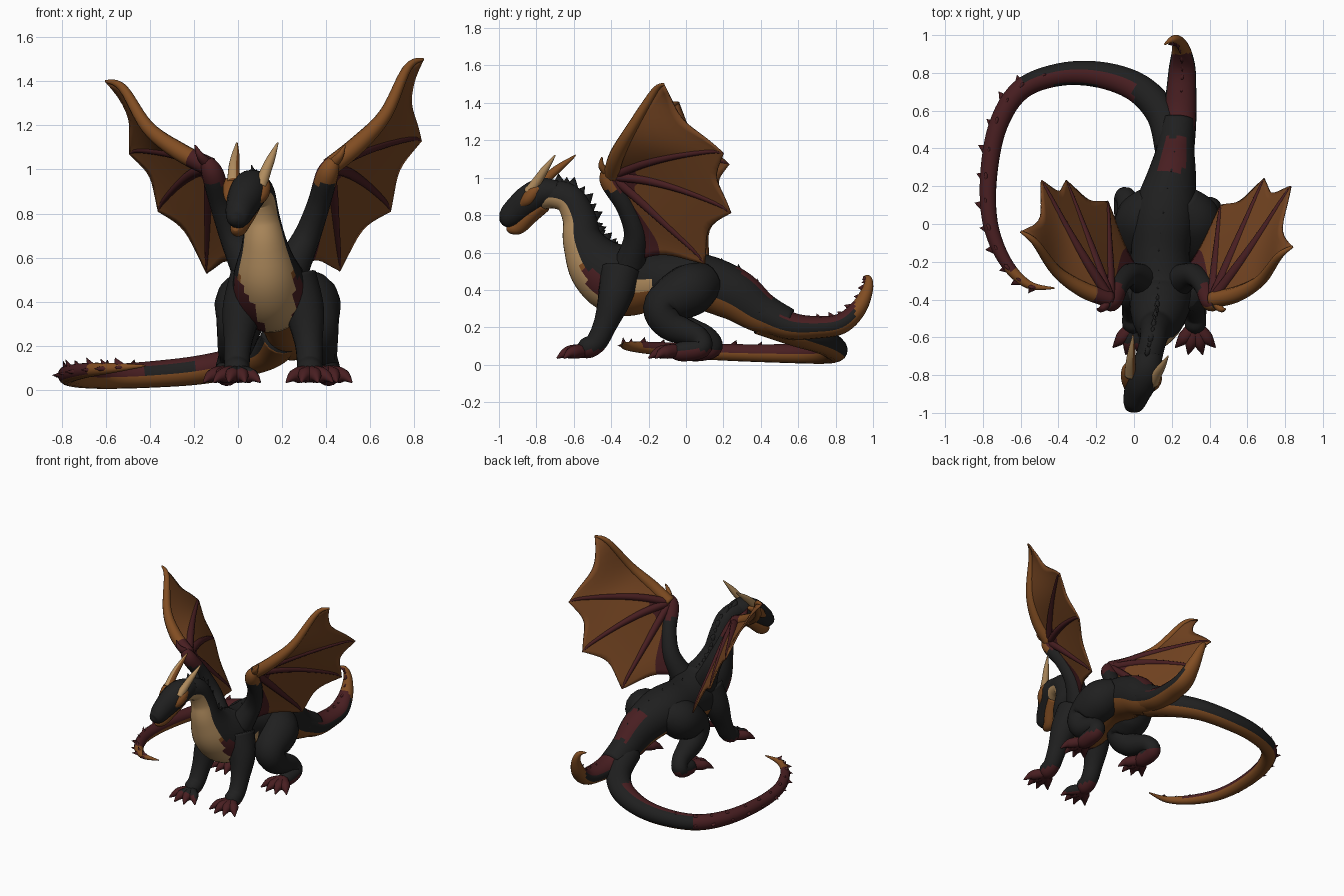
import bpy, bmesh
from math import sin, cos, pi
from mathutils import Vector

if "Cube" in bpy.data.objects:
    bpy.data.objects.remove(bpy.data.objects["Cube"], do_unlink=True)

# Materials
PALETTE = {
    "charcoal": (.014, .014, .014), "maroon": (.065, .013, .015),
    "rust": (.22, .074, .016), "membrane": (.18, .06, .016), "cream": (.45, .27, .115)}
NAMES = list(PALETTE)
MATERIALS = []
for label, rgb in PALETTE.items():
    mat = bpy.data.materials.new(label)
    mat.use_nodes = True
    shader = mat.node_tree.nodes["Principled BSDF"]
    shader.inputs["Base Color"].default_value = (*rgb, 1)
    shader.inputs["Roughness"].default_value = .8
    mat.diffuse_color = (*rgb, 1)
    MATERIALS.append(mat)


def finish(bm, name):
    """Turn a bmesh into a smooth object carrying the shared palette."""
    bmesh.ops.recalc_face_normals(bm, faces=bm.faces)
    for face in bm.faces:
        face.smooth = True
    mesh = bpy.data.meshes.new(name)
    bm.to_mesh(mesh)
    bm.free()
    for mat in MATERIALS:
        mesh.materials.append(mat)
    obj = bpy.data.objects.new(name, mesh)
    bpy.context.collection.objects.link(obj)
    return obj


def spline(points, steps=6):
    """Smooth path through (x, y, z, width, height) stations."""
    pts = [tuple(p) if len(p) == 5 else (*p, p[-1]) for p in points]
    pts = [pts[0]] + pts + [pts[-1]]
    path = []
    for a, b, c, d in zip(pts, pts[1:], pts[2:], pts[3:]):
        for i in range(steps):
            t = i / steps
            path.append([q + .5 * t * (r - p + t * (2 * p - 5 * q + 4 * r - s
                         + t * (3 * (q - r) + s - p))) for p, q, r, s in zip(a, b, c, d)])
    path.append(list(pts[-1]))
    return path


def frames(path):
    """Position, side, up, width and height at each path sample."""
    result, side = [], None
    for i, p in enumerate(path):
        ahead, behind = path[min(i + 1, len(path) - 1)], path[max(i - 1, 0)]
        t = (Vector(ahead[:3]) - Vector(behind[:3])).normalized()
        if side is None:
            side = t.cross(Vector((0, 0, 1)))
        side = (side - t * side.dot(t)).normalized()
        result.append((Vector(p[:3]), side, side.cross(t), max(p[3], .003), max(p[4], .003)))
    return result


def tube(name, points, colour, sides=16):
    """Sweep an ellipse; colour is a name or a rule of (centre, up, side)."""
    bm = bmesh.new()
    rings = []
    for pos, side, up, w, h in frames(spline(points)):
        rings.append([bm.verts.new(pos + side * w * cos(2 * pi * k / sides)
                      + up * h * sin(2 * pi * k / sides)) for k in range(sides)])
    for a, b in zip(rings, rings[1:]):
        for k in range(sides):
            j = (k + 1) % sides
            face = bm.faces.new((a[k], a[j], b[j], b[k]))
            angle = 2 * pi * (k + .5) / sides
            pick = colour if isinstance(colour, str) else colour(
                face.calc_center_median(), sin(angle), cos(angle))
            face.material_index = NAMES.index(pick)
    for ring, source in ((rings[0], 0), (rings[-1], -1)):
        bm.faces.ensure_lookup_table()
        index = bm.faces[source].material_index
        bm.faces.new(ring).material_index = index
    return finish(bm, name)


def spikes(name, points, start, end, count, size, angle, colour, sweep=.5):
    """Row of swept cones along a tube at a given angle around it."""
    bm = bmesh.new()
    line = frames(spline(points, 12))
    for n in range(count):
        u = start + (end - start) * n / (count - 1)
        pos, side, up, w, h = line[int(u * (len(line) - 1))]
        out = (side * cos(angle) + up * sin(angle)).normalized()
        along = out.cross(side.cross(up).cross(out))
        base = pos + side * w * .9 * cos(angle) + up * h * .9 * sin(angle)
        length = size * (1 if n % 2 else .75)
        tip = bm.verts.new(base + (out + along * sweep) * length)
        ring = [bm.verts.new(base + along * length * .7 * cos(a) + along.cross(out) * length * .35 * sin(a))
                for a in (2 * pi * k / 6 for k in range(6))]
        for k in range(6):
            bm.faces.new((ring[k], ring[(k + 1) % 6], tip)).material_index = NAMES.index(colour)
    return finish(bm, name)


# Torso and neck, from tail root to skull
def body_colour(c, up, side):
    if c.y < -.35 and up < -.42 and abs(c.x - .13 - max(0, .5 - c.z) * .25) < .12 - max(0, .48 - c.z) * .28:
        return "cream"
    if c.y < -.32 and up < -.1 and c.z < .5:
        return "maroon"
    if -.29 < c.y < -.19 and -.35 < up < -.05 and side < 0:
        return "cream"
    if .28 < c.y < .46 and up > .8:
        return "maroon"
    return "rust" if up < -.4 else "charcoal"


SPINE = [(.23, .55, .22, .09, .08), (.22, .4, .28, .1, .11), (.2, .25, .38, .13, .14),
         (.16, .05, .45, .165, .15), (.14, -.15, .45, .155, .155), (.145, -.34, .45, .17, .19),
         (.13, -.47, .53, .15, .165), (.12, -.55, .66, .105, .11), (.11, -.57, .78, .08, .09),
         (.1, -.62, .88, .07, .08), (.08, -.7, .91, .07, .075), (.06, -.78, .9, .07, .07)]
tube("torso_and_neck", SPINE, body_colour, 32)
spikes("neck_spikes", SPINE, .58, .9, 12, .048, pi / 2, "charcoal", -.4)
spikes("back_spikes", SPINE, .15, .56, 11, .03, pi / 2, "charcoal", -.8)


# Short raised tail and long coiled tail
def short_colour(c, up, side):
    if up < -.45 or c.y > .9:
        return "rust"
    return "maroon" if c.y > .5 and up > .45 else "charcoal"


def long_colour(c, up, side):
    if up < -.35 or (c.y < -.24 and c.x > -.68):
        return "rust"
    if -.42 < c.x < -.2 and up < .45:
        return "charcoal"
    return "maroon" if c.x < -.6 or (c.x < 0 and side < -.1) else "charcoal"


SHORT_TAIL = [(.22, .4, .28, .1, .1), (.24, .55, .21, .09, .075), (.25, .7, .2, .08, .06),
              (.255, .83, .22, .07, .055), (.25, .92, .3, .05, .045), (.23, .97, .4, .03),
              (.2, .975, .46, .018), (.16, .95, .47, .004)]
LONG_TAIL = [(.2, .4, .25, .09), (.15, .58, .18, .085, .08), (.02, .72, .13, .08, .07),
             (-.18, .79, .09, .07, .065), (-.4, .79, .07, .06), (-.6, .71, .06, .055),
             (-.72, .52, .06, .05), (-.77, .25, .065, .045), (-.76, 0, .075, .04),
             (-.68, -.2, .09, .033), (-.56, -.32, .1, .022), (-.42, -.34, .11, .004)]
tube("short_tail", SHORT_TAIL, short_colour)
tube("long_tail", LONG_TAIL, long_colour)
spikes("short_tail_spikes", SHORT_TAIL, .3, .9, 8, .028, pi / 2, "maroon")
spikes("long_tail_side_spikes", LONG_TAIL, .45, .93, 11, .034, .3, "maroon")
spikes("long_tail_top_spikes", LONG_TAIL, .4, .93, 12, .032, pi / 2, "maroon")


# Head, jaw, brows and horns
def far_horn_colour(c, up, side):
    return "rust" if side > .3 else "cream"


tube("skull", [(.09, -.68, .92, .06), (.065, -.76, .92, .085, .08), (.04, -.83, .885, .085),
               (.015, -.9, .83, .07, .075), (0, -.95, .79, .058, .06), (-.01, -.98, .775, .04),
               (-.012, -.995, .77, .01)], "charcoal")
tube("lower_jaw", [(.055, -.76, .85, .058, .035), (.03, -.83, .795, .052, .04),
                   (.005, -.89, .74, .04, .04), (-.005, -.93, .728, .03), (-.01, -.955, .735, .015)], "rust")
tube("left_brow", [(.125, -.77, .95, .01), (.115, -.81, .925, .034), (.1, -.85, .88, .034),
                   (.075, -.9, .84, .004)], "rust")
tube("right_brow", [(-.01, -.72, .96, .01), (-.03, -.77, .935, .034), (-.035, -.83, .885, .032),
                    (-.045, -.88, .845, .004)], "rust")
tube("left_horn", [(.1, -.84, .92, .03), (.125, -.79, .99, .025), (.15, -.75, 1.05, .019),
                   (.18, -.7, 1.12, .004)], "cream")
tube("right_horn", [(-.02, -.8, .94, .03), (-.018, -.73, 1.01, .025), (-.012, -.67, 1.06, .019),
                    (-.005, -.59, 1.12, .004)], far_horn_colour)

# Legs with fanned toes, each pair set about its own middle
FRONT_LEG = [(.09, -.35, .5, .11), (.14, -.38, .36, .092), (.16, -.43, .22, .065),
             (.165, -.48, .12, .058), (.165, -.54, .085, .055), (.165, -.59, .07, .02)]
HIND_LEG = [(.07, .12, .45, .1), (.14, .02, .4, .14), (.17, -.12, .31, .11), (.19, -.08, .21, .085),
            (.21, .06, .15, .06), (.23, .08, .09, .055), (.23, -.03, .07, .052), (.23, -.1, .07, .02)]


def leg_colour(c, up, side):
    return "maroon" if c.z < .08 else "charcoal"


for word, k in (("left", 1), ("right", -1)):
    for part, leg, middle in (("front", FRONT_LEG, .16), ("hind", HIND_LEG, .18)):
        # The right hind foot is planted further back
        lag = .22 if word == "right" and part == "hind" else 0
        placed = [(middle + k * x, y + lag * max(0, .35 - z), z, r) for x, y, z, r in leg]
        tube(f"{word}_{part}_leg", placed, leg_colour)
        foot_x, foot_y = placed[-1][0], placed[-1][1] + .05
        for n in range(4):
            a = -.75 + .5 * n
            toe = [(foot_x + sin(a) * d, foot_y - cos(a) * d, z, r) for d, z, r in
                   ((.01, .075, .037), (.08, .068, .036), (.115, .06, .024), (.155, .035, .004))]

            def toe_colour(c, up, side):
                return "maroon" if c.z < .05 or foot_y - c.y > .09 else "charcoal"

            dark = word == "right" and part == "front" and n > 0
            tube(f"{word}_{part}_toe_{n + 1}", toe, toe_colour if dark else "maroon", 8)


# Wings: arm, four fingers and scalloped membrane
def lerp(a, b, t):
    return a + (b - a) * t


TIPS = {
    1: [(.84, -.12, 1.5), (.83, .2, 1.13), (.69, .24, .81), (.46, .1, .54)],
    -1: [(-.6, -.04, 1.4), (-.49, .23, 1.07), (-.36, .23, .81), (-.14, .12, .53)]}
BULGES = [(0, -.07, -.055), (0, -.02, .035), (0, 0, .045), (0, 0, .015)]
for word, k in (("left", 1), ("right", -1)):
    def arm_colour(c, up, side):
        if c.z < .93:
            return "charcoal"
        return "rust" if k > 0 and side > 0 else "maroon"

    def lead_colour(c, up, side):
        return "maroon" if k < 0 and (c - wrist).length < .1 else "rust"

    arm = [(.145 + k * x, y, z, r) for x, y, z, r in
           ((.09, -.3, .54, .085), (.165, -.27, .69, .062), (.22, -.32, .84, .052),
            (.26, -.41, .98, .05), (.29, -.42, 1.04, .03))]
    tube(f"{word}_wing_arm", arm, arm_colour)
    wrist = Vector((.145 + k * .27, -.4, 1.01))
    tube(f"{word}_wing_thumb", [(*wrist, .03), (*(wrist + Vector((.045 * k, -.05, .05))), .018),
                                (*(wrist + Vector((.07 * k, -.05, .1))), .004)],
         "rust" if k > 0 else "maroon", 8)
    edges = []
    for n, (tip, bulge) in enumerate(zip(TIPS[k], BULGES)):
        tip, bulge = Vector(tip), Vector(bulge)
        thick = .044 if n == 0 else .027
        hook = Vector((-.03 * k, 0, .025)) if n == 0 else Vector((0, 0, .012))
        finger = [(*(lerp(wrist, tip, t) + bulge * sin(pi * t) + hook * bend), thick * taper)
                  for t, taper, bend in ((0, 1, 0), (.3, .95, 0), (.6, .7, 0), (.9, .45, 1), (1, .15, 0))]
        tube(f"{word}_wing_finger_{n + 1}", finger, lead_colour if n == 0 else "maroon", 10)
        edges.append([Vector(p[:3]) for p in spline(finger)])
    edges.append([Vector(p[:3]) for p in reversed(spline(arm[:4], 8))])
    bm = bmesh.new()
    for n, (a, b) in enumerate(zip(edges, edges[1:])):
        grid = []
        for i in range(13):
            row = []
            for j in range(11):
                t = j / 10
                place = i / 12 * (1 - (.16 if n == 3 else .23) * sin(pi * t) ** .8) * 24
                low = min(int(place), 23)
                p, q = (lerp(e[low], e[low + 1], place - low) for e in (a, b))
                row.append(bm.verts.new(lerp(p, q, t)))
            grid.append(row)
        for i in range(12):
            for j in range(10):
                face = bm.faces.new((grid[i][j], grid[i + 1][j], grid[i + 1][j + 1], grid[i][j + 1]))
                near = (face.calc_center_median() - wrist).length < .13
                dark = near and n > 0 or n == 3 and j > 5
                face.material_index = NAMES.index("maroon" if dark else "membrane")
    bmesh.ops.remove_doubles(bm, verts=bm.verts, dist=.0005)
    sail = finish(bm, f"{word}_wing_membrane")
    shell = sail.modifiers.new("thickness", "SOLIDIFY")
    shell.thickness = .01
    shell.offset = 0
